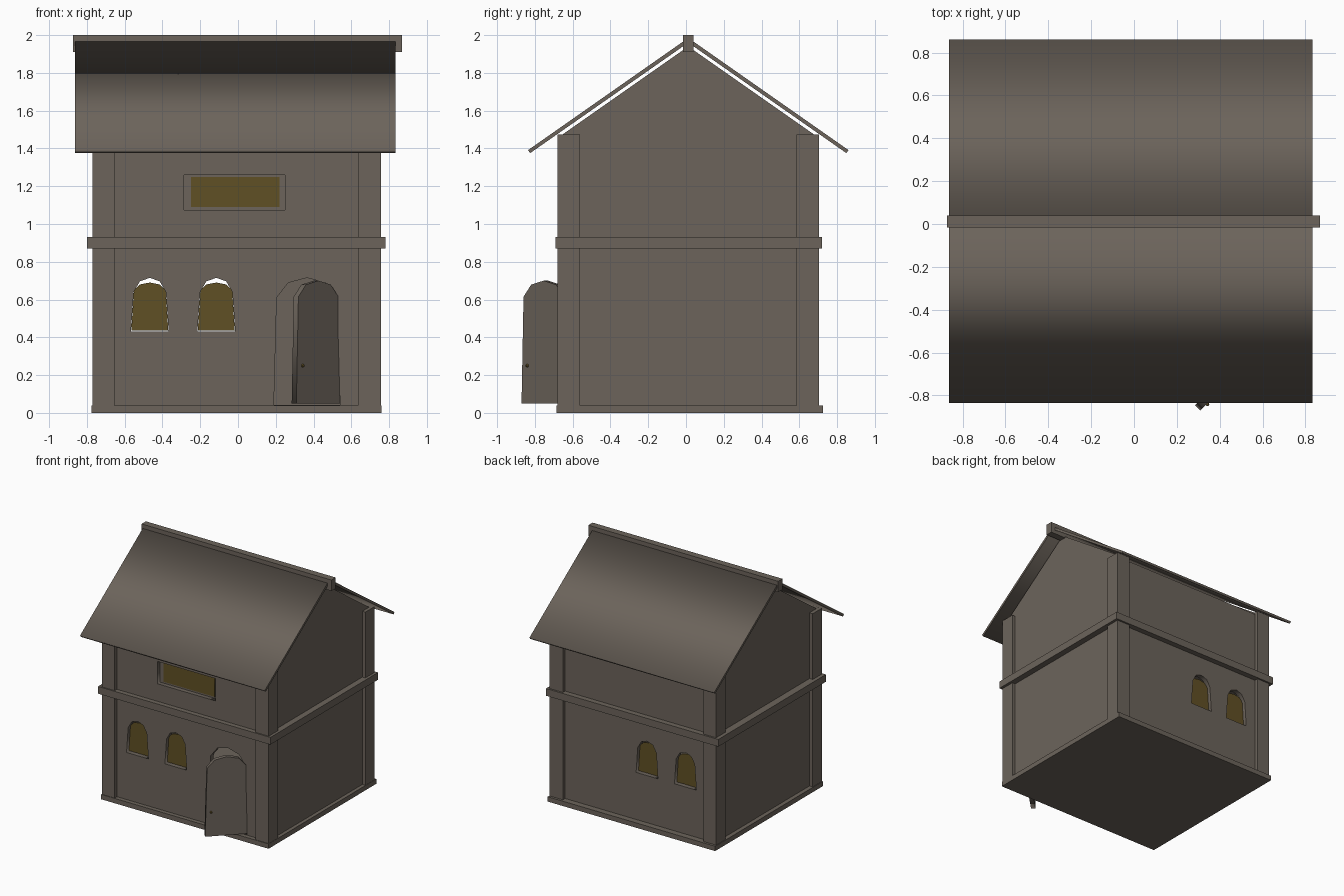
import bpy, math
from math import radians

if "Cube" in bpy.data.objects:
    bpy.data.objects.remove(bpy.data.objects["Cube"])


def material(name, rgb):
    m = bpy.data.materials.new(name)
    m.diffuse_color = (*rgb, 1)
    m.use_nodes = True
    m.node_tree.nodes["Principled BSDF"].inputs["Base Color"].default_value = m.diffuse_color
    return m


STONE = material("grey brown", (0.150, 0.127, 0.105))
GLASS = material("dark amber", (0.118, 0.080, 0.018))


def box(name, x, y, z, mat=STONE):
    """Box from (min, max) ranges."""
    verts = [(a, b, c) for a in x for b in y for c in z]
    faces = [(0, 1, 3, 2), (4, 6, 7, 5), (0, 4, 5, 1), (2, 3, 7, 6), (0, 2, 6, 4), (1, 5, 7, 3)]
    me = bpy.data.meshes.new(name)
    me.from_pydata(verts, [], faces)
    me.materials.append(mat)
    ob = bpy.data.objects.new(name, me)
    bpy.context.collection.objects.link(ob)
    return ob


def plate(name, outlines, thick, loc, turn=0, mat=STONE):
    """Upright plate from an outline (horizontal, z); further outlines become holes."""
    cu = bpy.data.curves.new(name + "_outline", 'CURVE')
    cu.dimensions = '2D'
    cu.fill_mode = 'BOTH'
    cu.extrude = thick / 2
    for pts in outlines:
        s = cu.splines.new('POLY')
        s.points.add(len(pts) - 1)
        for p, (u, v) in zip(s.points, pts):
            p.co = (u, v, 0, 1)
        s.use_cyclic_u = True
    tmp = bpy.data.objects.new(name + "_outline", cu)
    bpy.context.collection.objects.link(tmp)
    dg = bpy.context.evaluated_depsgraph_get()
    me = bpy.data.meshes.new_from_object(tmp.evaluated_get(dg))
    bpy.data.objects.remove(tmp)
    me.name = name
    me.materials.clear()
    me.materials.append(mat)
    ob = bpy.data.objects.new(name, me)
    ob.location = loc
    ob.rotation_euler = (radians(90), 0, radians(turn))
    bpy.context.collection.objects.link(ob)
    return ob


def arch(cx, bottom, spring, top, wb, ws):
    """Tapered opening with a low faceted arch."""
    half = [(wb, bottom), (ws, spring), (ws * 0.62, spring + (top - spring) * 0.75)]
    return ([(cx + a, z) for a, z in half] + [(cx, top)]
            + [(cx - a, z) for a, z in reversed(half)])


def rect(x0, x1, z0, z1):
    return [(x0, z0), (x1, z0), (x1, z1), (x0, z1)]


# base, storey band and corner posts
box("base", (-0.775, 0.76), (-0.685, 0.725), (0, 0.04))
box("storey_band", (-0.80, 0.78), (-0.69, 0.72), (0.87, 0.93))
for sx, x in (("left", (-0.77, -0.655)), ("right", (0.635, 0.758))):
    for sy, y in (("front", (-0.68, -0.56)), ("back", (0.585, 0.705))):
        box(f"{sy}_{sx}_post", x, y, (0.04, 1.475))

# front and back walls with openings
windows = [arch(cx, 0.43, 0.64, 0.715, 0.10, 0.085) for cx in (-0.467, -0.115)]
doorway = arch(0.365, 0.041, 0.61, 0.715, 0.175, 0.16)
sign_window = rect(-0.285, 0.25, 1.075, 1.26)
wall = rect(-0.71, 0.70, 0.03, 1.46)
plate("front_wall", [wall, *windows, doorway, sign_window], 0.04, (0, -0.63, 0))
plate("back_wall", [wall, *windows], 0.04, (0, 0.655, 0))

# gable walls
RY, RZ, SLOPE = 0.012, 1.985, 0.70
gable = [(-0.65, 0.03), (0.674, 0.03), (0.674, RZ - 0.045 - SLOPE * 0.662),
         (RY, RZ - 0.045), (-0.65, RZ - 0.045 - SLOPE * 0.662)]
plate("right_gable_wall", [gable], 0.04, (0.71, 0, 0), 90)
plate("left_gable_wall", [gable], 0.04, (-0.72, 0, 0), 90)

# window panes
for i, cx in enumerate((-0.467, -0.115)):
    pane = arch(cx, 0.435, 0.65, 0.69, 0.098, 0.084)
    for side, y in (("front", -0.617), ("back", 0.642)):
        plate(f"{side}_pane_{i + 1}", [pane], 0.008, (0, y, 0), 0, GLASS)
plate("upper_window_backing", [rect(-0.30, 0.265, 1.06, 1.275)], 0.01, (0, -0.609, 0))
plate("upper_pane", [rect(-0.25, 0.22, 1.09, 1.25)], 0.008, (0, -0.617, 0), 0, GLASS)

# open door with knob, hinged on its right edge
c = math.cos(radians(45))
hx, hy = 0.53, -0.625
plate("door", [arch(-0.165, 0.05, 0.615, 0.70, 0.165, 0.15)], 0.035, (hx, hy, 0), 45)
bpy.ops.mesh.primitive_uv_sphere_add(segments=8, ring_count=6, radius=0.009,
                                     location=(hx - 0.285 * c + 0.02 * c, hy - 0.285 * c - 0.02 * c, 0.25))
knob = bpy.context.object
knob.name = "door_knob"
knob.data.materials.append(GLASS)

# roof slabs and ridge beam
for side, s in (("front", -1), ("back", 1)):
    ey, ez = RY + s * 0.848, RZ - SLOPE * 0.848
    slab = [(RY, RZ), (ey, ez), (ey - s * 0.011, ez - 0.016), (RY, RZ - 0.025)]
    plate(f"{side}_roof", [slab], 1.695, (-0.015, 0, 0), 90)
box("ridge_beam", (-0.873, 0.868), (-0.016, 0.04), (1.91, 2.0))
